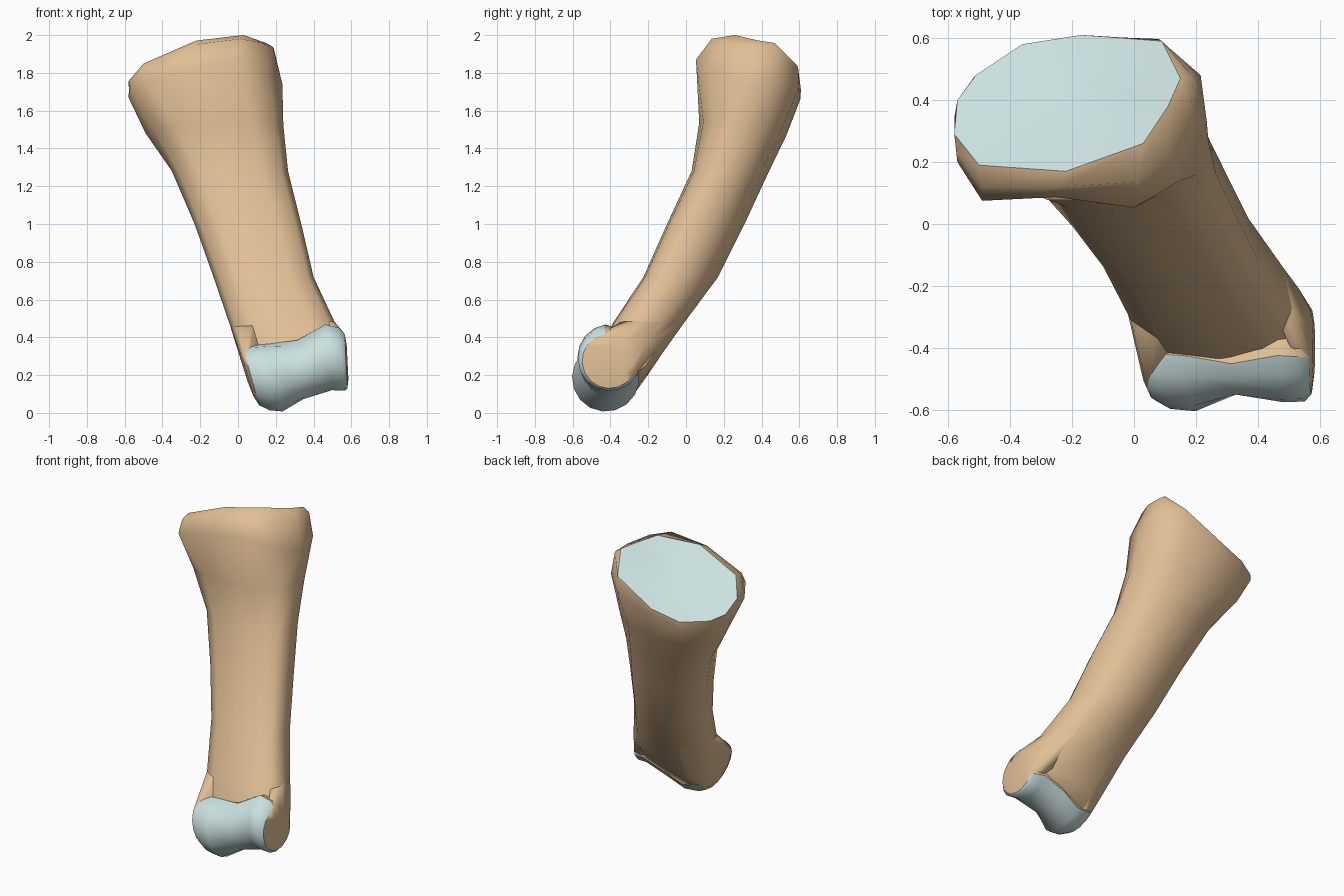
import bpy, bmesh, math
from mathutils import Vector

if "Cube" in bpy.data.objects:
    bpy.data.objects.remove(bpy.data.objects["Cube"])


def material(name, col):
    m = bpy.data.materials.new(name)
    m.diffuse_color = (*col, 1)
    m.use_nodes = True
    m.node_tree.nodes["Principled BSDF"].inputs["Base Color"].default_value = m.diffuse_color
    return m


BONE = material("bone", (0.75, 0.52, 0.30))
CART = material("cartilage", (0.60, 0.75, 0.75))


def finish(name, bm, mat, angle):
    """Turn a bmesh into a smooth-shaded object."""
    me = bpy.data.meshes.new(name)
    bm.to_mesh(me)
    bm.free()
    me.materials.append(mat)
    ob = bpy.data.objects.new(name, me)
    bpy.context.collection.objects.link(ob)
    bpy.ops.object.select_all(action='DESELECT')
    ob.select_set(True)
    bpy.context.view_layer.objects.active = ob
    bpy.ops.object.shade_smooth_by_angle(angle=math.radians(angle))


def loft(name, rings, mat, cols=None, caps=(False, False), angle=65):
    """Skin a list of closed rings; cols limits the columns that get faces."""
    bm = bmesh.new()
    vs = [[bm.verts.new(p) for p in r] for r in rings]
    n = len(rings[0])
    for a, b in zip(vs, vs[1:]):
        for i in (cols if cols is not None else range(n)):
            j = (i + 1) % n
            bm.faces.new((a[i], a[j], b[j], b[i]))
    for use, r in zip(caps, (vs[0][::-1], vs[-1])):
        if use:
            c = bm.verts.new(sum((v.co for v in r), Vector()) / n)
            for i in range(n):
                bm.faces.new((r[i], r[(i + 1) % n], c))
    loose = [v for v in bm.verts if not v.link_faces]
    bmesh.ops.delete(bm, geom=loose, context='VERTS')
    finish(name, bm, mat, angle)


def hull(name, pts, mat):
    """Convex solid around the given points."""
    bm = bmesh.new()
    vs = [bm.verts.new(p) for p in pts]
    bmesh.ops.convex_hull(bm, input=vs)
    loose = [v for v in bm.verts if not v.link_faces]
    bmesh.ops.delete(bm, geom=loose, context='VERTS')
    bmesh.ops.recalc_face_normals(bm, faces=bm.faces)
    finish(name, bm, mat, 60)


def section(z, x0, x1, y0, y1, p, q, e, skew, n=12):
    """Rounded-box shaft section, tilted by slopes p, q; skew pulls the right edge forward."""
    pts = []
    for i in range(n):
        t = 2 * math.pi * i / n
        c, s = math.cos(t), math.sin(t)
        s = math.sin(t - skew * max(0, c))
        dx = (x1 - x0) / 2 * math.copysign(abs(c) ** e, c)
        dy = (y1 - y0) / 2 * math.copysign(abs(s) ** e, s)
        pts.append(Vector(((x0 + x1) / 2 + dx, (y0 + y1) / 2 + dy, z + p * dx + q * dy)))
    return pts


# Shaft: sections from the lower end up to the flared base
shaft = [section(*s) for s in (
    (0.14, 0.09, 0.53, -0.50, -0.27, 0.28, -0.1, 0.7, 0),
    (0.22, 0.05, 0.56, -0.50, -0.195, 0.2, 0, 0.7, 0.1),
    (0.33, 0.012, 0.56, -0.455, -0.115, 0.15, 0, 0.75, 0.2),
    (0.47, -0.04, 0.51, -0.39, -0.015, 0.05, 0, 0.8, 0.3),
    (0.72, -0.13, 0.40, -0.225, 0.17, 0, 0, 0.85, 0.4),
    (1.00, -0.23, 0.335, -0.10, 0.31, 0, 0, 0.85, 0.4),
    (1.28, -0.35, 0.265, 0.03, 0.44, 0, 0, 0.85, 0.3),
    (1.50, -0.49, 0.24, 0.07, 0.53, 0.05, -0.15, 0.85, 0.1))]

# Base: widest ring, then the tilted joint rim with a rounded lip between
bulge = [Vector(v) for v in (
    (.235, .33, 1.74), (.215, .48, 1.78), (.08, .597, 1.72), (-.17, .605, 1.66),
    (-.36, .58, 1.61), (-.52, .47, 1.62), (-.58, .34, 1.67), (-.57, .2, 1.72),
    (-.49, .075, 1.76), (-.25, .087, 1.82), (0, .053, 1.87), (.15, .14, 1.82))]
rim_xy = ((.11, .38), (.15, .47), (.09, .59), (-.17, .61), (-.36, .58), (-.51, .48),
          (-.57, .4), (-.58, .29), (-.5, .19), (-.22, .17), (.03, .26), (.07, .32))
lift = (.02, .05, .03, 0, 0, 0, 0, 0, 0, 0.005, 0, .01)
rim = [Vector((x, y, 1.97 + .37 * (x + .21) - .65 * (y - .17) + d))
       for (x, y), d in zip(rim_xy, lift)]
lip = []
for a, b in zip(bulge, rim):
    p = a.lerp(b, 0.4)
    p.z = a.z + (b.z - a.z) * 0.85
    lip.append(p)
loft("bone_shaft", shaft + [bulge, lip, rim], BONE, caps=(True, False))

# Shallow dish of cartilage on the base joint
mid = sum(rim, Vector()) / len(rim)
dish = [[p.lerp(mid, t) - Vector((0, 0, d)) for p in rim]
        for t, d in ((0, 0), (0.3, 0.015), (0.65, 0.03))]
loft("base_cartilage", dish, CART, caps=(False, True))

# Head: spool of round profiles (x, y, z, radius, x tilt, cartilage start angle)
NC, NB = 11, 6
head = []
for x, y, z, r, tilt, start in (
        (0.05, -.42, .20, .11, .28, 100), (0.07, -.42, .19, .15, .28, 95),
        (0.12, -.425, .185, .172, .28, 88), (0.20, -.425, .186, .179, .2, 90),
        (0.33, -.39, .235, .162, .1, 112), (0.48, -.40, .295, .175, .1, 98),
        (0.55, -.405, .285, .168, .1, 98), (0.572, -.405, .275, .145, .05, 100),
        (0.58, -.40, .27, .09, .05, 100)):
    angs = [start + (330 - start) * i / NC for i in range(NC)]
    angs += [330 + (start + 30) * i / NB for i in range(NB)]
    ring = []
    for i, a in enumerate(angs):
        # the back of the spool is drawn in, inside the shaft
        k = r * (0.88 if i > NC else 1)
        c, s = math.cos(math.radians(a)), math.sin(math.radians(a))
        ring.append(Vector((x - tilt * k * s, y + k * c, z + k * s)))
    head.append(ring)
loft("head_cartilage", head[1:-1], CART, cols=range(NC))
loft("head_back", head[1:-1], BONE, cols=range(NC, NC + NB))

# Bony flanks joining the sides of the head to the shaft
hull("head_left_flank", head[0] + head[1]
     + [shaft[k][i] for k in (0, 1, 2, 3) for i in (4, 5, 6, 7, 8)], BONE)
hull("head_right_flank", head[-1] + head[-2]
     + [shaft[k][i] for k in (1, 2, 3) for i in (11, 0, 1, 2)], BONE)
